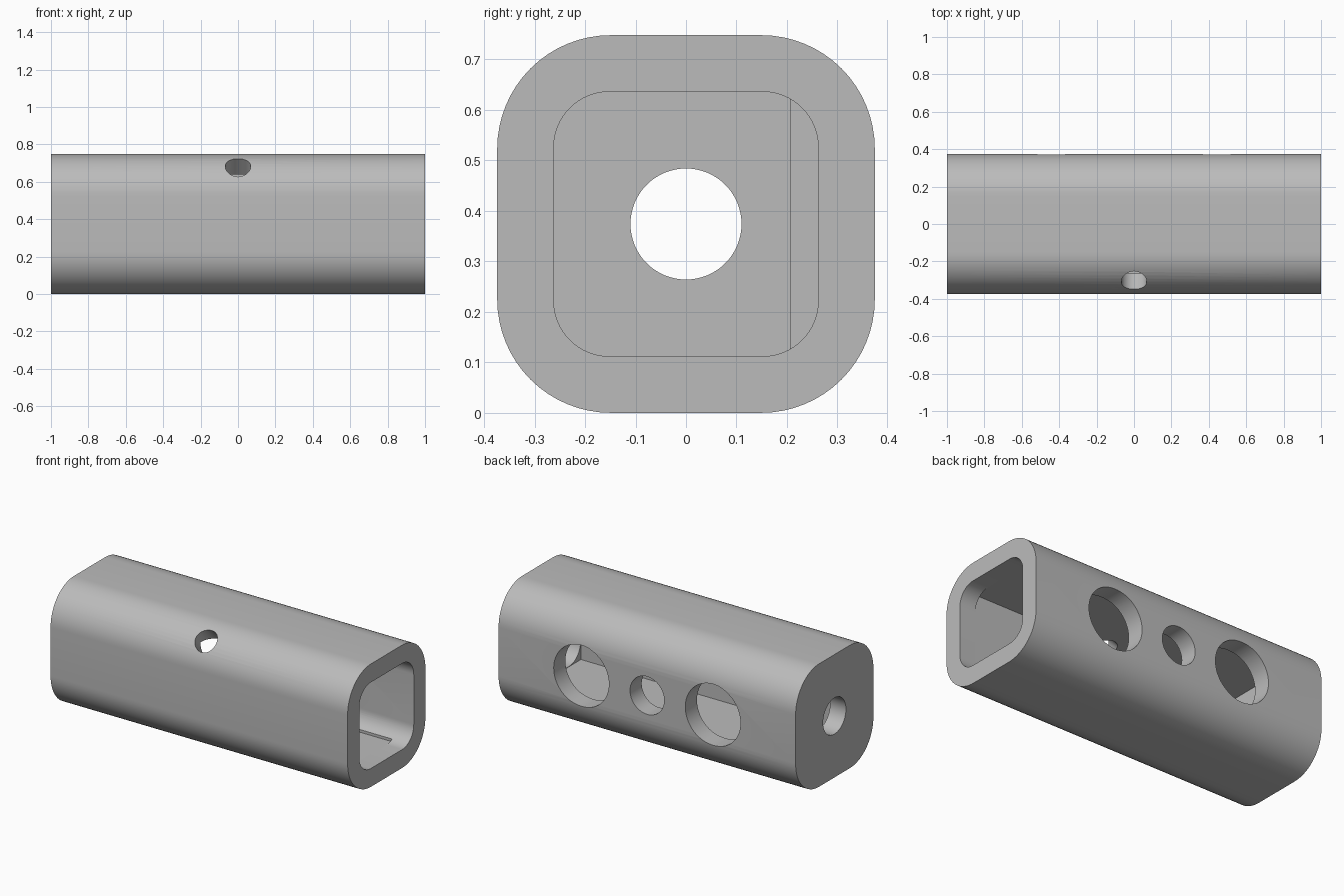
import bpy
import bmesh
from math import pi, cos, sin, radians
from mathutils import Matrix, Vector

if "Cube" in bpy.data.objects:
    bpy.data.objects.remove(bpy.data.objects["Cube"], do_unlink=True)

HALF = 0.374          # half the outer width, also the axis height
WALL = 0.112
POCKET_END = 0.893

steel = bpy.data.materials.new("plain grey metal")
steel.use_nodes = True
GREY = (0.5, 0.5, 0.5, 1)
steel.diffuse_color = GREY
steel.node_tree.nodes["Principled BSDF"].inputs["Base Color"].default_value = GREY


def finish(name, bm):
    bmesh.ops.recalc_face_normals(bm, faces=bm.faces)
    mesh = bpy.data.meshes.new(name)
    bm.to_mesh(mesh)
    bm.free()
    mesh.materials.append(steel)
    obj = bpy.data.objects.new(name, mesh)
    bpy.context.collection.objects.link(obj)
    return obj


def rounded_bar(name, x0, x1, half, radius, steps=16):
    """Rounded square section swept along x."""
    bm = bmesh.new()
    flat = half - radius
    ring = []
    for i, (sy, sz) in enumerate([(1, 1), (-1, 1), (-1, -1), (1, -1)]):
        for s in range(steps + 1):
            a = (i + s / steps) * pi / 2
            ring.append(bm.verts.new((x0, sy * flat + radius * cos(a),
                                      HALF + sz * flat + radius * sin(a))))
    face = bm.faces.new(ring)
    new = bmesh.ops.extrude_face_region(bm, geom=[face], use_keep_orig=True)["geom"]
    moved = [v for v in new if isinstance(v, bmesh.types.BMVert)]
    bmesh.ops.translate(bm, verts=moved, vec=(x1 - x0, 0, 0))
    return finish(name, bm)


def box(name, low, high):
    low, high = Vector(low), Vector(high)
    bm = bmesh.new()
    bmesh.ops.create_cube(bm, size=1, matrix=Matrix.Translation((low + high) / 2)
                          @ Matrix.Diagonal((*(high - low), 1)))
    return finish(name, bm)


def drill(name, centre, direction, radius, depth):
    turn = Vector(direction).to_track_quat("Z", "Y").to_matrix().to_4x4()
    bm = bmesh.new()
    bmesh.ops.create_cone(bm, cap_ends=True, segments=64, radius1=radius,
                          radius2=radius, depth=depth,
                          matrix=Matrix.Translation(centre) @ turn)
    return finish(name, bm)


# Outer body
body = rounded_bar("square_tube_body", -1, 1, HALF, 0.225)

# Rounded bore open at one end, and the square pocket behind its lip
inner = HALF - WALL
cutters = [
    rounded_bar("bore_cutter", -0.88, 1.1, inner, 0.11),
    box("pocket_cutter", (-POCKET_END, -inner - 0.003, HALF - inner - 0.002),
        (POCKET_END, 0.206, HALF + inner + 0.002)),
    drill("end_hole_cutter", (-1, 0, HALF), (1, 0, 0), 0.11, 0.5),
]

# Three holes through the back wall
for label, x, r in [("left", 0.443, 0.186), ("middle", 0, 0.115), ("right", -0.443, 0.186)]:
    cutters.append(drill(f"{label}_hole_cutter", (x, HALF, HALF), (0, 1, 0), r, 0.5))

# Slanted hole through the upper front edge
cutters.append(drill("slanted_hole_cutter", (0, -0.305, HALF + 0.305),
                     (0, -1, 1), 0.068, 0.3))

bpy.context.view_layer.objects.active = body
for cutter in cutters:
    cutter.hide_render = True
    mod = body.modifiers.new(cutter.name, "BOOLEAN")
    mod.operation = "DIFFERENCE"
    mod.solver = "EXACT"
    mod.object = cutter
    bpy.ops.object.modifier_apply(modifier=mod.name)
    bpy.data.objects.remove(cutter, do_unlink=True)

bpy.ops.object.select_all(action="DESELECT")
body.select_set(True)
bpy.ops.object.shade_smooth_by_angle(angle=radians(30))
